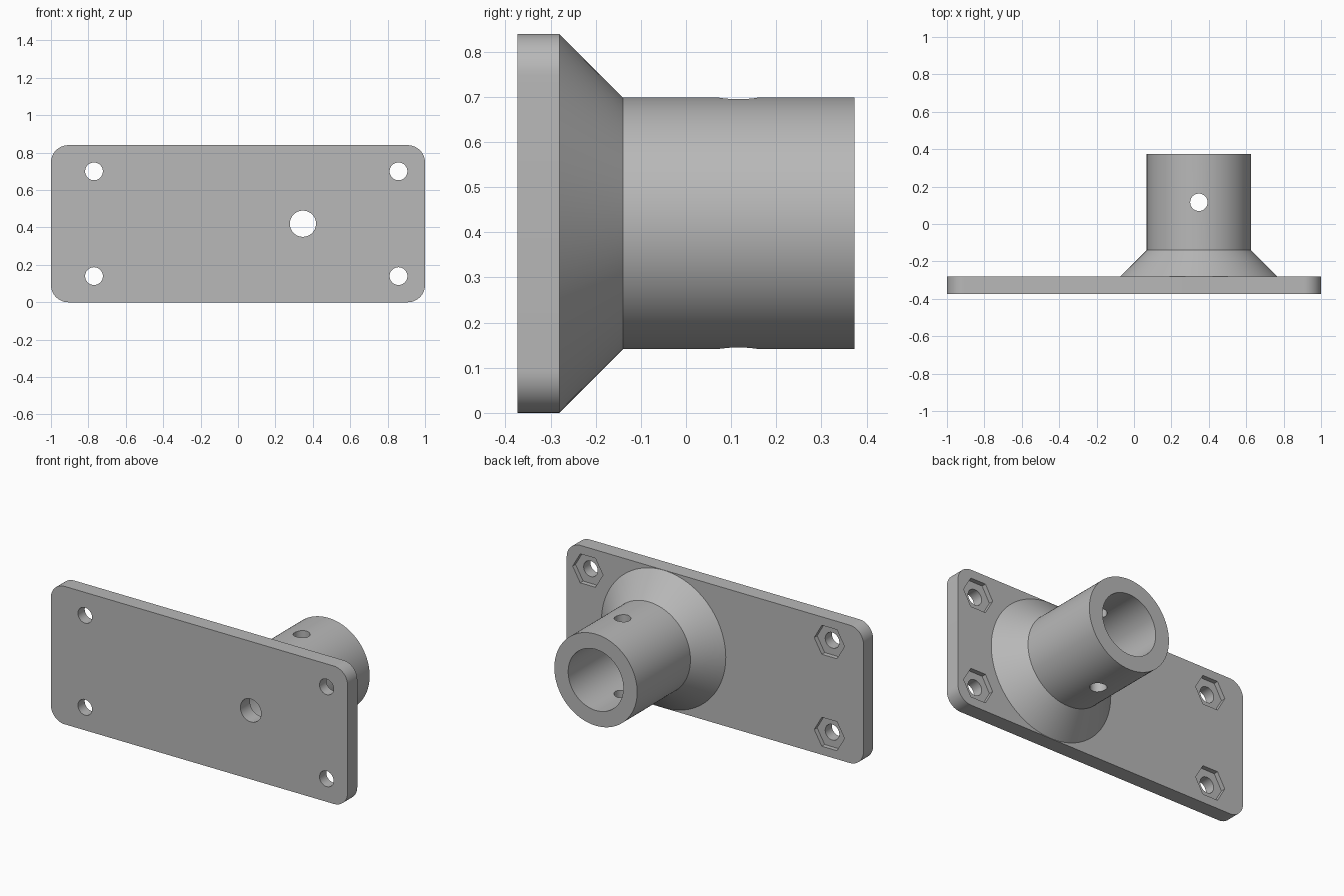
import bpy, bmesh, math
from mathutils import Matrix, Vector

if "Cube" in bpy.data.objects:
    bpy.data.objects.remove(bpy.data.objects["Cube"])

FRONT, FACE, NECK, END = -0.373, -0.28, -0.14, 0.373
CX, CZ = 0.347, 0.42

grey = bpy.data.materials.new("light grey")
grey.diffuse_color = (0.48, 0.48, 0.48, 1)
grey.use_nodes = True
grey.node_tree.nodes["Principled BSDF"].inputs["Base Color"].default_value = grey.diffuse_color


def make_object(name, bm):
    bmesh.ops.recalc_face_normals(bm, faces=bm.faces)
    mesh = bpy.data.meshes.new(name)
    bm.to_mesh(mesh)
    bm.free()
    mesh.materials.append(grey)
    ob = bpy.data.objects.new(name, mesh)
    bpy.context.collection.objects.link(ob)
    return ob


def lathe(name, profile, x, z, sides=96):
    """Solid of revolution about the y axis; profile is (radius, y)."""
    bm = bmesh.new()
    rings = []
    for r, y in profile:
        rings.append([bm.verts.new((x + r * math.cos(a), y, z + r * math.sin(a)))
                      for a in (2 * math.pi * i / sides for i in range(sides))])
    for a, b in zip(rings, rings[1:]):
        for i in range(sides):
            j = (i + 1) % sides
            bm.faces.new((a[i], a[j], b[j], b[i]))
    bm.faces.new(rings[0])
    bm.faces.new(rings[-1])
    return make_object(name, bm)


def combine(target, other, operation):
    mod = target.modifiers.new(operation.lower(), 'BOOLEAN')
    mod.object, mod.operation, mod.solver = other, operation, 'EXACT'
    bpy.context.view_layer.objects.active = target
    bpy.ops.object.modifier_apply(modifier=mod.name)
    bpy.data.objects.remove(other)


# Rounded mounting plate
bm = bmesh.new()
bmesh.ops.create_cube(bm, size=1, matrix=Matrix.Translation(
    (0, (FRONT + FACE) / 2, CZ)) @ Matrix.Diagonal((2, FACE - FRONT, 0.84, 1)))
corners = [e for e in bm.edges
           if abs(e.verts[0].co.y - e.verts[1].co.y) > 0.01]
bmesh.ops.bevel(bm, geom=corners, offset=0.093, segments=12, profile=0.5,
                affect='EDGES')
bracket = make_object("mounting_bracket", bm)

# Flared socket
combine(bracket, lathe("socket", [(0.419, FACE - 0.03), (0.419, FACE),
                                  (0.279, NECK), (0.279, END)], CX, CZ), 'UNION')

# Socket bore with a smaller hole through the plate
combine(bracket, lathe("bore", [(0.07, FRONT - 0.1), (0.07, FACE),
                                (0.186, FACE), (0.186, END + 0.1)], CX, CZ),
        'DIFFERENCE')

# Pin hole across the socket
bm = bmesh.new()
bmesh.ops.create_cone(bm, cap_ends=True, segments=48, radius1=0.0465,
                      radius2=0.0465, depth=1,
                      matrix=Matrix.Translation((CX, 0.116, CZ)))
combine(bracket, make_object("pin_hole", bm), 'DIFFERENCE')

# Bolt holes with hexagonal nut recesses at the back
for x in (-0.77, 0.858):
    for z in (0.14, 0.70):
        combine(bracket, lathe("bolt_hole", [(0.0475, FRONT - 0.1),
                                             (0.0475, FACE + 0.1)], x, z, 48),
                'DIFFERENCE')
        combine(bracket, lathe("nut_recess", [(0.102, FACE - 0.028),
                                              (0.102, FACE + 0.05)], x, z, 6),
                'DIFFERENCE')

bpy.context.view_layer.objects.active = bracket
bracket.select_set(True)
bpy.ops.object.shade_smooth_by_angle(angle=math.radians(30))
